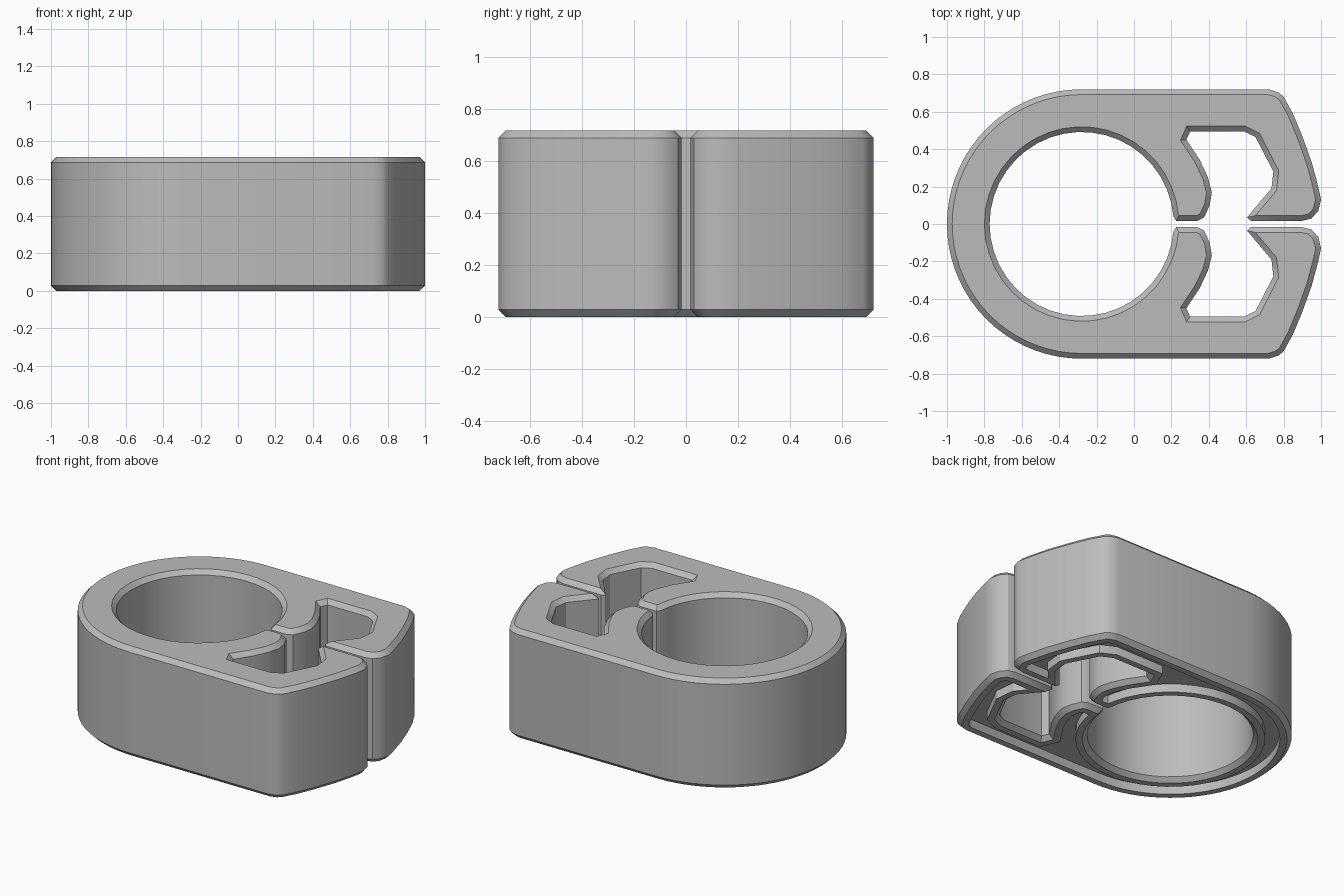
import bpy
import bmesh
import math
from mathutils import Vector

cube = bpy.data.objects.get("Cube")
if cube:
    bpy.data.objects.remove(cube, do_unlink=True)

HEIGHT, CHAMFER, RIM = 0.715, 0.028, 0.07
RING_X, OUTER_R, HOLE_R = -0.28, 0.72, 0.492


def arc(radius, start, end, steps):
    """Points on a circle around the ring centre, angles in degrees."""
    angles = [math.radians(start + (end - start) * i / steps) for i in range(steps + 1)]
    return [(RING_X + radius * math.cos(a), radius * math.sin(a)) for a in angles]


def inset(points, amount):
    """Offset a clockwise outline inwards, collapsing edges that would flip."""
    n = len(points)
    if amount == 0:
        return list(points)
    dirs = [(points[(i + 1) % n] - points[i]).normalized() for i in range(n)]
    bases = [points[i] + Vector((dirs[i].y, -dirs[i].x)) * amount for i in range(n)]
    alive = [True] * n
    while True:
        result = []
        for i in range(n):
            a, b = (i - 1) % n, i
            while not alive[a]:
                a = (a - 1) % n
            while not alive[b]:
                b = (b + 1) % n
            cross = dirs[a].cross(dirs[b])
            if abs(cross) < 1e-4:
                result.append(bases[b].copy())
            else:
                t = (bases[b] - bases[a]).cross(dirs[b]) / cross
                result.append(bases[a] + dirs[a] * t)
        spans = [((result[(i + 1) % n] - result[i]).dot(dirs[i]), i)
                 for i in range(n) if alive[i]]
        worst, index = min(spans)
        if worst > -1e-5 or len(spans) < 4:
            return result
        alive[index] = False


# Half outline: round back, straight flank, curved jaw, slot, hook, round hole
flank_and_jaw = [(0.72, 0.72), (0.77, 0.705), (0.80, 0.68), (0.85, 0.59),
                 (0.90, 0.47), (0.95, 0.33), (0.985, 0.2), (1.0, 0.13),
                 (0.985, 0.07), (0.95, 0.03), (0.90, 0.017), (0.625, 0.017)]
slot = [(0.604, 0.035), (0.735, 0.19), (0.745, 0.28), (0.65, 0.465), (0.59, 0.495),
        (0.30, 0.495), (0.28, 0.45), (0.35, 0.345), (0.395, 0.25)]
hook = [(0.416, 0.17), (0.405, 0.10), (0.375, 0.035), (0.34, 0.017), (0.225, 0.017)]
half = (arc(OUTER_R, 180, 90, 18) + flank_and_jaw + slot + hook
        + arc(HOLE_R, 5, 180, 20))
half[0], half[-1] = (half[0][0], 0), (half[-1][0], 0)
outline = [Vector(p) for p in half + [(x, -y) for x, y in reversed(half[1:-1])]]

# Levels from the recessed underside, over the rim and chamfers, to the top
levels = [(0.055, RIM), (0, RIM), (0, CHAMFER), (CHAMFER, 0),
          (HEIGHT - CHAMFER, 0), (HEIGHT, CHAMFER)]
bm = bmesh.new()
loops = [[bm.verts.new((p.x, p.y, z)) for p in inset(outline, d)] for z, d in levels]
count = len(outline)
for low, high in zip(loops, loops[1:]):
    for i in range(count):
        j = (i + 1) % count
        bm.faces.new((low[i], high[i], high[j], low[j]))
bm.faces.new(loops[0])
bm.faces.new(list(reversed(loops[-1])))
bmesh.ops.remove_doubles(bm, verts=bm.verts, dist=0.0002)
bmesh.ops.recalc_face_normals(bm, faces=bm.faces)
bmesh.ops.triangulate(bm, faces=[f for f in bm.faces if len(f.verts) > 4])

mesh = bpy.data.meshes.new("clip_body")
bm.to_mesh(mesh)
bm.free()
clip = bpy.data.objects.new("clip_body", mesh)
bpy.context.collection.objects.link(clip)

# Plain grey plastic
grey = bpy.data.materials.new("light_grey")
grey.use_nodes = True
colour = (0.5, 0.5, 0.5, 1)
grey.diffuse_color = colour
grey.node_tree.nodes["Principled BSDF"].inputs["Base Color"].default_value = colour
mesh.materials.append(grey)

bpy.ops.object.select_all(action="DESELECT")
clip.select_set(True)
bpy.context.view_layer.objects.active = clip
bpy.ops.object.shade_smooth_by_angle(angle=math.radians(30))
